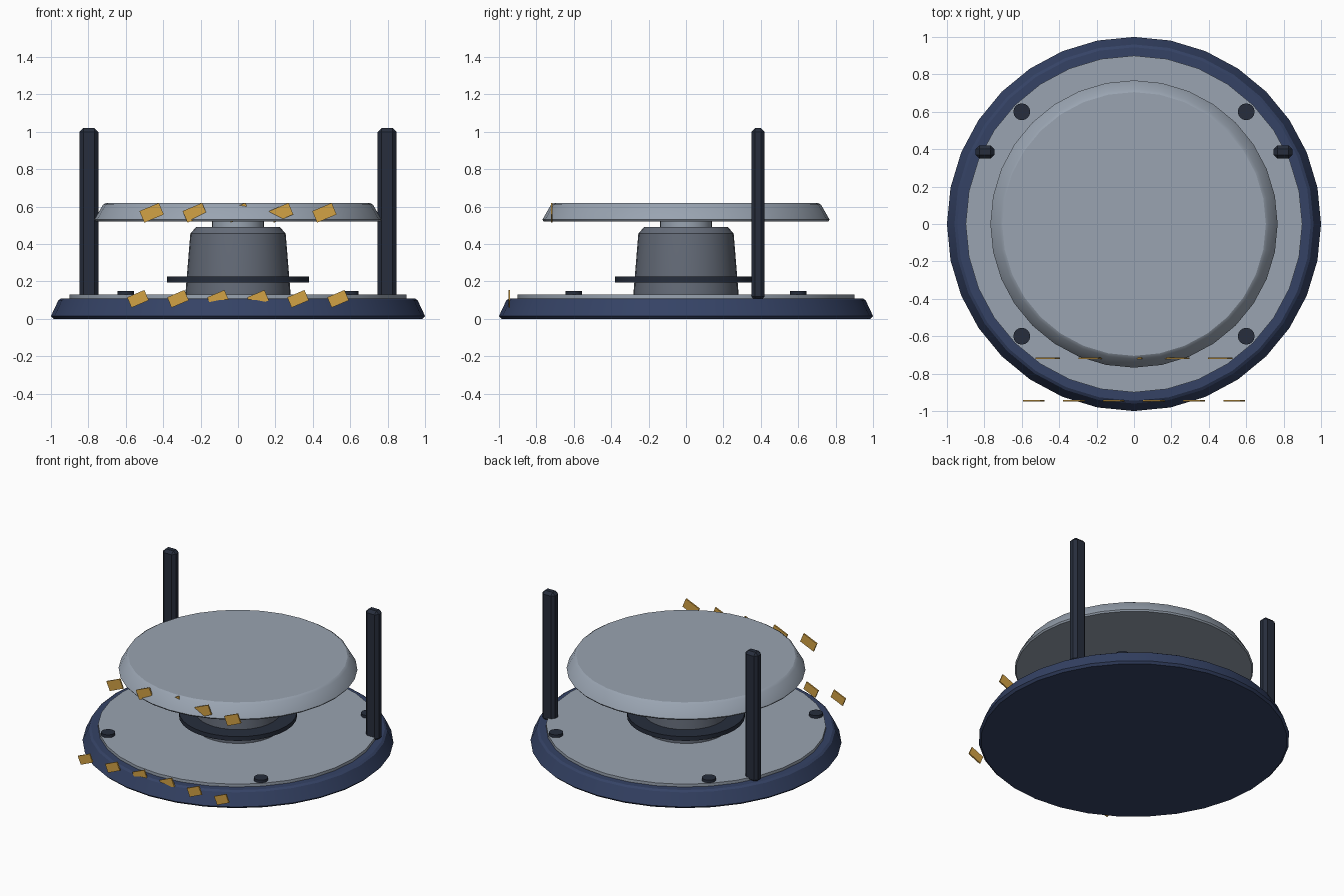
import bpy, bmesh
from math import sin, cos, tau, radians
from mathutils import Matrix

if "Cube" in bpy.data.objects:
    bpy.data.objects.remove(bpy.data.objects["Cube"])


def material(name, rgb):
    m = bpy.data.materials.new(name)
    m.diffuse_color = (*rgb, 1)
    m.use_nodes = True
    m.node_tree.nodes["Principled BSDF"].inputs["Base Color"].default_value = m.diffuse_color
    return m


NAVY = material("navy", (0.035, 0.055, 0.13))
STEEL = material("steel", (0.32, 0.37, 0.44))
SLATE = material("slate", (0.13, 0.15, 0.19))
DARK = material("dark", (0.02, 0.027, 0.045))
YELLOW = material("yellow", (0.65, 0.36, 0.06))


def finish(name, bm, mat, smooth=True):
    bmesh.ops.recalc_face_normals(bm, faces=bm.faces)
    me = bpy.data.meshes.new(name)
    bm.to_mesh(me)
    bm.free()
    me.materials.append(mat)
    ob = bpy.data.objects.new(name, me)
    bpy.context.collection.objects.link(ob)
    if smooth:
        bpy.ops.object.select_all(action='DESELECT')
        ob.select_set(True)
        bpy.context.view_layer.objects.active = ob
        bpy.ops.object.shade_smooth_by_angle(angle=radians(30))
    return ob


def turned(name, profile, sides, mat, x=0, y=0):
    """Closed solid of revolution from (radius, z) points, bottom to top."""
    bm = bmesh.new()
    rings = [[bm.verts.new((x + r * cos(tau * i / sides), y + r * sin(tau * i / sides), z))
              for i in range(sides)] for r, z in profile]
    for a, b in zip(rings, rings[1:]):
        for i in range(sides):
            j = (i + 1) % sides
            bm.faces.new((a[i], a[j], b[j], b[i]))
    bm.faces.new(rings[0][::-1])
    bm.faces.new(rings[-1])
    return finish(name, bm, mat)


def box(name, size, loc, mat, tilt=0, bevel=0):
    bm = bmesh.new()
    bmesh.ops.create_cube(bm, size=1)
    bmesh.ops.scale(bm, vec=size, verts=bm.verts)
    if bevel:
        bmesh.ops.bevel(bm, geom=bm.edges[:], offset=bevel, segments=1, affect='EDGES')
    bm.transform(Matrix.Translation(loc) @ Matrix.Rotation(tilt, 4, 'Y'))
    return finish(name, bm, mat, smooth=False)


# Base and its top plate
turned("base", [(0.985, 0), (1, 0.015), (0.96, 0.1), (0.945, 0.11)], 32, NAVY)
turned("base_plate", [(0.9, 0.1), (0.9, 0.13)], 32, STEEL)

# Central hub, flange and shaft
turned("hub", [(0.28, 0.13), (0.28, 0.15), (0.255, 0.455), (0.225, 0.49)], 32, SLATE)
turned("hub_flange", [(0.38, 0.195), (0.38, 0.225)], 32, DARK)
turned("shaft", [(0.14, 0.48), (0.14, 0.53)], 24, STEEL)

# Raised turntable
turned("turntable", [(0.76, 0.52), (0.768, 0.53), (0.722, 0.61), (0.705, 0.62)], 32, STEEL)

# Posts and bolts
for side, sx in (("left", -1), ("right", 1)):
    box(f"post_{side}", (0.1, 0.072, 0.92), (sx * 0.797, 0.385, 0.56), DARK, bevel=0.02)
    for end, sy in (("front", -1), ("back", 1)):
        turned(f"bolt_{end}_{side}", [(0.045, 0.12), (0.045, 0.15)], 16, DARK, sx * 0.6, sy * 0.6)

# Tilted warning stripes on the front
for i in range(6):
    box(f"base_stripe_{i + 1}", (0.1, 0.01, 0.06), ((i - 2.5) * 0.214, -0.945, 0.107),
        YELLOW, tilt=radians(-23))
for i in range(5):
    box(f"turntable_stripe_{i + 1}", (0.113, 0.01, 0.067), ((i - 2) * 0.231, -0.718, 0.567),
        YELLOW, tilt=radians(-23))
